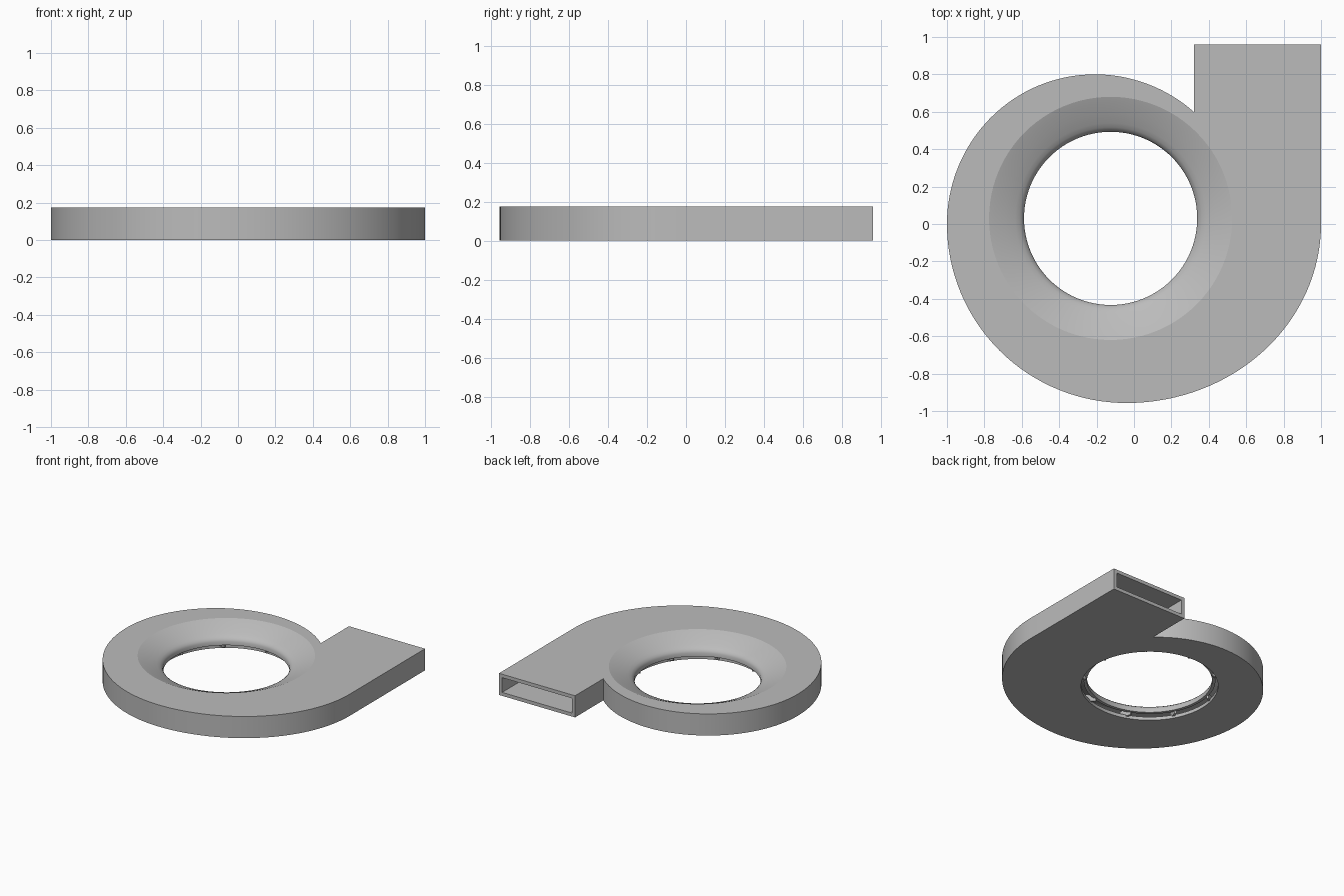
import bpy, bmesh, math
from mathutils import Matrix, Vector

cube = bpy.data.objects.get("Cube")
if cube:
    bpy.data.objects.remove(cube, do_unlink=True)

HEIGHT, WALL = 0.175, 0.028
CENTRE = Vector((-0.125, 0.03, 0))
LIP_R, SLOT_R, DISH_R = 0.463, 0.507, 0.65
SEGMENTS = 96

grey = bpy.data.materials.new("plain_grey")
grey.use_nodes = True
grey.diffuse_color = (0.5, 0.5, 0.5, 1)
grey.node_tree.nodes["Principled BSDF"].inputs["Base Color"].default_value = (0.5, 0.5, 0.5, 1)


def finish(obj, angle=35):
    """Give the part its colour and smooth shading with sharp edges."""
    obj.data.materials.clear()
    obj.data.materials.append(grey)
    bpy.ops.object.select_all(action="DESELECT")
    obj.select_set(True)
    bpy.context.view_layer.objects.active = obj
    bpy.ops.object.shade_smooth_by_angle(angle=math.radians(angle))
    return obj


def from_bmesh(name, bm):
    bmesh.ops.recalc_face_normals(bm, faces=bm.faces[:])
    mesh = bpy.data.meshes.new(name)
    bm.to_mesh(mesh)
    bm.free()
    obj = bpy.data.objects.new(name, mesh)
    bpy.context.collection.objects.link(obj)
    return obj


def arc(cx, a, b, start, end, steps=32):
    """Part of an ellipse centred on the x axis, angles in degrees."""
    angles = [math.radians(start + (end - start) * i / steps) for i in range(steps + 1)]
    return [(cx + a * math.cos(t), b * math.sin(t)) for t in angles]


def circle(radius):
    turn = [math.tau * i / SEGMENTS for i in range(SEGMENTS)]
    return [(CENTRE.x + radius * math.cos(t), CENTRE.y + radius * math.sin(t)) for t in turn]


# Volute outline, from the tongue round the scroll to the outlet
outline = [(0.32, 0.96)]
outline += arc(-0.21, 0.80, 0.80, 48.5, 90)
outline += arc(-0.21, 0.79, 0.80, 90, 180)[1:]
outline += arc(-0.04, 0.96, 0.957, 180, 270)[1:]
outline += arc(-0.04, 1.04, 0.957, 270, 360)[1:]
outline += [(1.0, 0.96)]


def plate(name, hole_radius, z):
    """Flat plate with a round hole, made from a filled curve."""
    curve = bpy.data.curves.new(name + "_curve", "CURVE")
    curve.dimensions = "2D"
    curve.fill_mode = "BOTH"
    curve.extrude = WALL / 2
    for points in (outline, circle(hole_radius)):
        spline = curve.splines.new("POLY")
        spline.points.add(len(points) - 1)
        for p, (x, y) in zip(spline.points, points):
            p.co = (x, y, 0, 1)
        spline.use_cyclic_u = True
    obj = bpy.data.objects.new(name, curve)
    bpy.context.collection.objects.link(obj)
    obj.location.z = z + WALL / 2
    bpy.ops.object.select_all(action="DESELECT")
    obj.select_set(True)
    bpy.context.view_layer.objects.active = obj
    bpy.ops.object.convert(target="MESH")
    return finish(bpy.context.object)


plate("bottom_plate", SLOT_R, 0)
plate("top_plate", DISH_R, HEIGHT - WALL)

# Scroll wall, open at the outlet
bm = bmesh.new()
low, high = [[bm.verts.new((x, y, z)) for x, y in outline] for z in (WALL, HEIGHT - WALL)]
for i in range(len(outline) - 1):
    bm.faces.new((low[i], low[i + 1], high[i + 1], high[i]))
mesh = bpy.data.meshes.new("scroll_wall")
bm.to_mesh(mesh)
bm.free()
wall = bpy.data.objects.new("scroll_wall", mesh)
bpy.context.collection.objects.link(wall)
shell = wall.modifiers.new("thickness", "SOLIDIFY")
shell.thickness = WALL
shell.offset = -1
shell.use_even_offset = True
bpy.context.view_layer.objects.active = wall
bpy.ops.object.select_all(action="DESELECT")
wall.select_set(True)
bpy.ops.object.modifier_apply(modifier="thickness")
finish(wall)

# Inlet funnel: sloping dish that rounds into a short upright lip
profile = [(DISH_R, HEIGHT), (0.62, 0.164), (0.56, 0.138), (0.51, 0.115), (0.487, 0.102),
           (0.471, 0.088), (LIP_R, 0.07), (LIP_R, 0.042),
           (0.487, 0.042), (0.489, 0.066), (0.51, 0.086), (DISH_R, HEIGHT - WALL)]
bm = bmesh.new()
ring = [bm.verts.new((r, 0, z)) for r, z in profile]
edges = [bm.edges.new((ring[i], ring[(i + 1) % len(ring)])) for i in range(len(ring))]
bmesh.ops.spin(bm, geom=ring + edges, cent=(0, 0, 0), axis=(0, 0, 1),
               angle=math.tau, steps=SEGMENTS, use_merge=True)
bmesh.ops.remove_doubles(bm, verts=bm.verts[:], dist=0.0001)
bmesh.ops.translate(bm, verts=bm.verts[:], vec=CENTRE)
finish(from_bmesh("inlet_funnel", bm))

# Slanted vanes bridging the slot between funnel lip and bottom plate
bm = bmesh.new()
VANES = 9
for i in range(VANES):
    place = (Matrix.Translation(CENTRE)
             @ Matrix.Rotation(math.radians(90) + math.tau * i / VANES, 4, "Z")
             @ Matrix.Translation((0.512, 0, 0.042))
             @ Matrix.Rotation(math.radians(40), 4, "Z")
             @ Matrix.Diagonal((0.09, 0.016, 0.05, 1)))
    bmesh.ops.create_cube(bm, size=1, matrix=place)
finish(from_bmesh("slot_vanes", bm))
